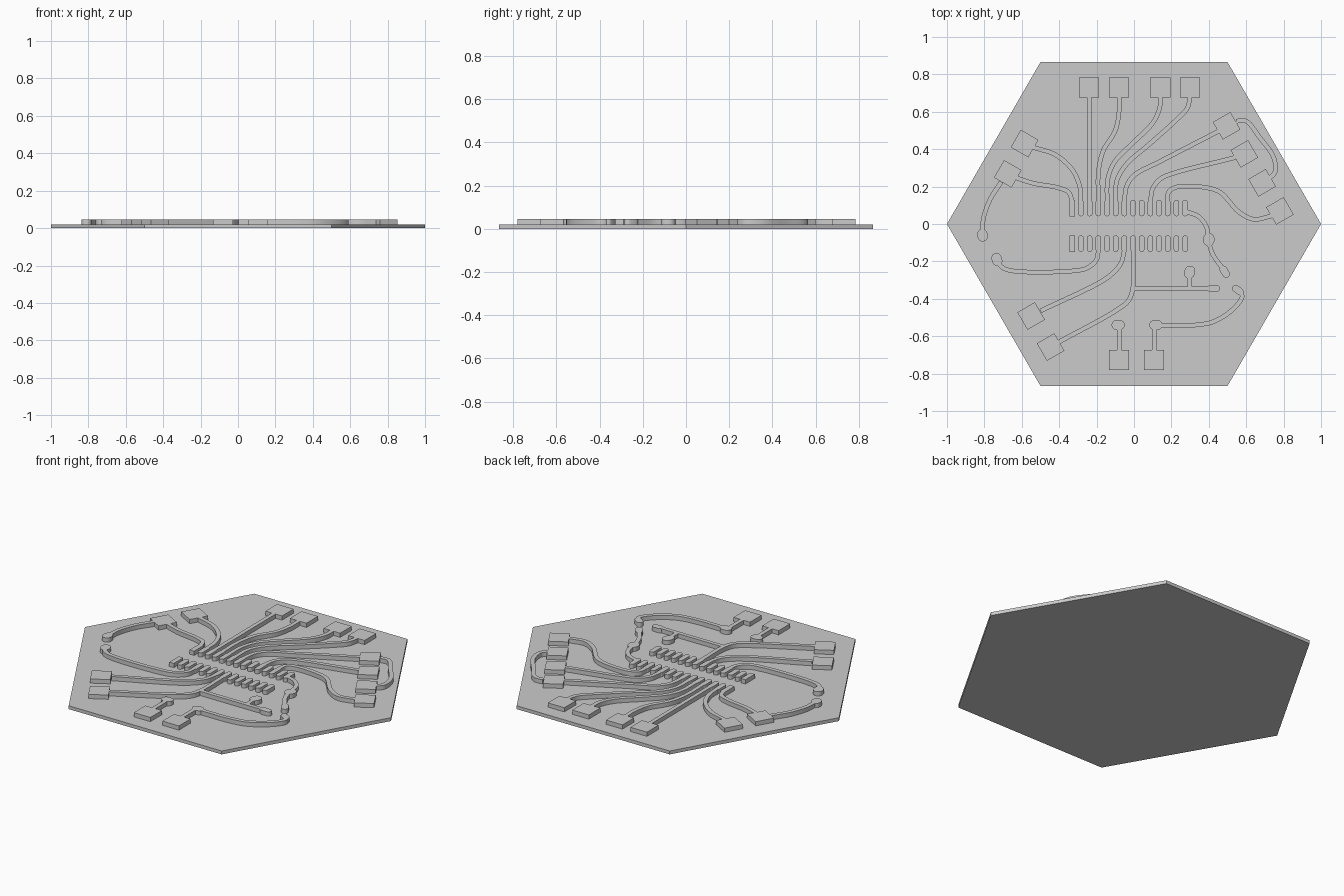
import bpy, bmesh, math
from mathutils import Vector

if "Cube" in bpy.data.objects:
    bpy.data.objects.remove(bpy.data.objects["Cube"])

BASE, TOP = 0.02, 0.045
grey = bpy.data.materials.new("plain grey")
grey.diffuse_color = (0.6, 0.6, 0.6, 1)
grey.use_nodes = True
grey.node_tree.nodes["Principled BSDF"].inputs["Base Color"].default_value = grey.diffuse_color


def prism(name, outline, z0=BASE, z1=TOP):
    """Extrude a flat counter-clockwise outline."""
    bm = bmesh.new()
    face = bm.faces.new([bm.verts.new((x, y, z0)) for x, y in outline])
    new = bmesh.ops.extrude_face_region(bm, geom=[face])["geom"]
    bmesh.ops.translate(bm, vec=(0, 0, z1 - z0),
                        verts=[v for v in new if isinstance(v, bmesh.types.BMVert)])
    bmesh.ops.recalc_face_normals(bm, faces=bm.faces)
    mesh = bpy.data.meshes.new(name)
    bm.to_mesh(mesh)
    bm.free()
    mesh.materials.append(grey)
    ob = bpy.data.objects.new(name, mesh)
    bpy.context.collection.objects.link(ob)
    return ob


def smooth_path(points, steps=7):
    """Catmull-Rom spline through the points."""
    p = [Vector(q) for q in points]
    if len(p) == 2:
        return p
    p = [2 * p[0] - p[1]] + p + [2 * p[-1] - p[-2]]
    out = []
    for a, b, c, d in zip(p, p[1:], p[2:], p[3:]):
        # centripetal knots keep uneven spacing from overshooting
        t1 = (b - a).length ** 0.5
        t2 = t1 + (c - b).length ** 0.5
        t3 = t2 + (d - c).length ** 0.5
        for i in range(steps):
            t = t1 + (t2 - t1) * i / steps
            a1 = a.lerp(b, t / t1)
            a2 = b.lerp(c, (t - t1) / (t2 - t1))
            a3 = c.lerp(d, (t - t2) / (t3 - t2))
            b1 = a1.lerp(a2, t / t2)
            b2 = a2.lerp(a3, (t - t1) / (t3 - t1))
            out.append(b1.lerp(b2, (t - t1) / (t2 - t1)))
    return out + [p[-2]]


def trace(name, *points, width=0.024):
    path = smooth_path(points)
    left, right = [], []
    for i, q in enumerate(path):
        d = (path[min(i + 1, len(path) - 1)] - path[max(i - 1, 0)]).normalized()
        n = Vector((-d.y, d.x)) * width / 2
        left.append(q + n)
        right.append(q - n)
    return prism(name, right + left[::-1])


def capsule(name, x, y, length, width, angle=0.0, seg=8):
    """Round-ended pad; the angle is that of its long axis."""
    r, h, a = width / 2, (length - width) / 2, math.radians(angle)
    pts = []
    for side in (0, 1):
        cx, cy = (h if side == 0 else -h) * math.cos(a), (h if side == 0 else -h) * math.sin(a)
        for i in range(seg + 1):
            t = a - math.pi / 2 + math.pi * side + math.pi * i / seg
            pts.append((x + cx + r * math.cos(t), y + cy + r * math.sin(t)))
    return prism(name, pts)


def square(name, x, y, angle=0, w=0.108, h=0.108):
    a = math.radians(angle)
    c, s = math.cos(a), math.sin(a)
    return prism(name, [(x + c * u - s * v, y + s * u + c * v) for u, v in
                        ((-w / 2, -h / 2), (w / 2, -h / 2), (w / 2, h / 2), (-w / 2, h / 2))])


# Hexagonal board
prism("board", [(math.cos(math.pi * k / 3), math.sin(math.pi * k / 3)) for k in range(6)], 0, BASE)

# Two rows of chip pins, the first of each row square
PIN = [-0.33 + 0.0464 * i for i in range(14)]
for row, y in (("upper", 0.085), ("lower", -0.105)):
    square(row + "_first_pin", PIN[0], y, 0, 0.03, 0.088)
    for i, x in enumerate(PIN[1:]):
        capsule(f"{row}_pin_{i + 2}", x, y, 0.088, 0.03, 90)

# Square solder pads round the rim
for x in (-0.24, -0.08, 0.14, 0.30):
    square("back_pad", x, 0.73)
for x, y in ((0.495, 0.525), (0.59, 0.375), (0.685, 0.22), (0.78, 0.07)):
    square("right_pad", x, y, 30)
for x, y in ((-0.585, 0.43), (-0.675, 0.268)):
    square("left_back_pad", x, y, -30)
for x, y in ((-0.55, -0.492), (-0.446, -0.658)):
    square("left_front_pad", x, y, 30)
for x in (-0.08, 0.107):
    square("front_pad", x, -0.727)

# Traces from the upper pins
trace("left_trace_1", (-0.63, 0.247), (-0.54, 0.218), (-0.41, 0.195), (-0.35, 0.17), (-0.33, 0.12))
trace("left_trace_2", (-0.54, 0.41), (-0.42, 0.37), (-0.33, 0.29), (-0.29, 0.20), (PIN[1], 0.12))
trace("back_trace_1", (PIN[2], 0.12), (-0.24, 0.68))
trace("back_trace_2", (PIN[3], 0.12), (-0.19, 0.28), (-0.165, 0.39), (-0.10, 0.50), (-0.08, 0.60), (-0.08, 0.68))
trace("back_trace_3", (PIN[4], 0.12), (-0.14, 0.24), (-0.105, 0.33), (-0.02, 0.42), (0.10, 0.54),
      (0.137, 0.62), (0.14, 0.68))
trace("back_trace_4", (PIN[5], 0.12), (-0.092, 0.23), (-0.04, 0.32), (0.08, 0.425), (0.23, 0.56),
      (0.285, 0.62), (0.30, 0.68))
trace("right_trace_1", (PIN[6], 0.12), (-0.04, 0.20), (0.0, 0.26), (0.14, 0.335), (0.45, 0.495))
trace("right_trace_2", (PIN[9], 0.12), (0.10, 0.19), (0.14, 0.24), (0.20, 0.268), (0.54, 0.355))
trace("right_trace_3", (PIN[11], 0.12), (0.185, 0.17), (0.225, 0.197), (0.37, 0.197), (0.46, 0.17),
      (0.56, 0.065), (0.64, 0.025), (0.735, 0.043))
trace("right_loop", (0.545, 0.55), (0.60, 0.55), (0.67, 0.465), (0.745, 0.36), (0.755, 0.28), (0.725, 0.245))
trace("via_trace_upper", (0.285, 0.065), (0.345, 0.04), (0.385, -0.01), (0.397, -0.065))
trace("via_trace_lower", (0.40, -0.10), (0.42, -0.16), (0.475, -0.24))
capsule("middle_via", 0.40, -0.083, 0.07, 0.06, 90)
capsule("right_via", 0.485, -0.255, 0.07, 0.04, -58)
trace("left_via_trace", (-0.71, 0.225), (-0.77, 0.13), (-0.805, 0.03), (-0.81, -0.04))
capsule("left_via", -0.81, -0.06, 0.068, 0.054, 100)

# Traces from the lower pins
capsule("left_front_via", -0.733, -0.19, 0.07, 0.054, 110)
trace("left_front_via_trace", (-0.725, -0.21), (-0.70, -0.235), (-0.64, -0.252), (-0.34, -0.252),
      (-0.25, -0.235), (-0.20, -0.19), (PIN[3], -0.14))
trace("left_front_trace_1", (PIN[6], -0.14), (-0.07, -0.21), (-0.14, -0.285), (-0.50, -0.465))
trace("left_front_trace_2", (PIN[7], -0.14), (-0.006, -0.34), (-0.03, -0.41), (-0.10, -0.465), (-0.40, -0.63))
trace("branch_trace", (0.003, -0.345), (0.40, -0.345))
capsule("branch_end_via", 0.425, -0.345, 0.07, 0.038, 0)
trace("branch_stub", (0.297, -0.335), (0.297, -0.28))
capsule("branch_stub_via", 0.297, -0.258, 0.07, 0.056, 75)

# Front pad traces and vias
for x, px in ((-0.085, -0.08), (0.117, 0.107)):
    capsule("front_via", x, -0.54, 0.07, 0.054, 0)
    trace("front_trace", (px, -0.56), (px, -0.68))
trace("front_curve", (0.14, -0.543), (0.33, -0.54), (0.43, -0.52), (0.53, -0.455), (0.578, -0.39), (0.57, -0.365))
capsule("front_curve_via", 0.555, -0.353, 0.066, 0.038, -35)

# Smooth curved walls, keep the rims sharp
for ob in bpy.context.collection.objects:
    ob.select_set(True)
    bpy.context.view_layer.objects.active = ob
bpy.ops.object.shade_smooth_by_angle(angle=math.radians(30))
